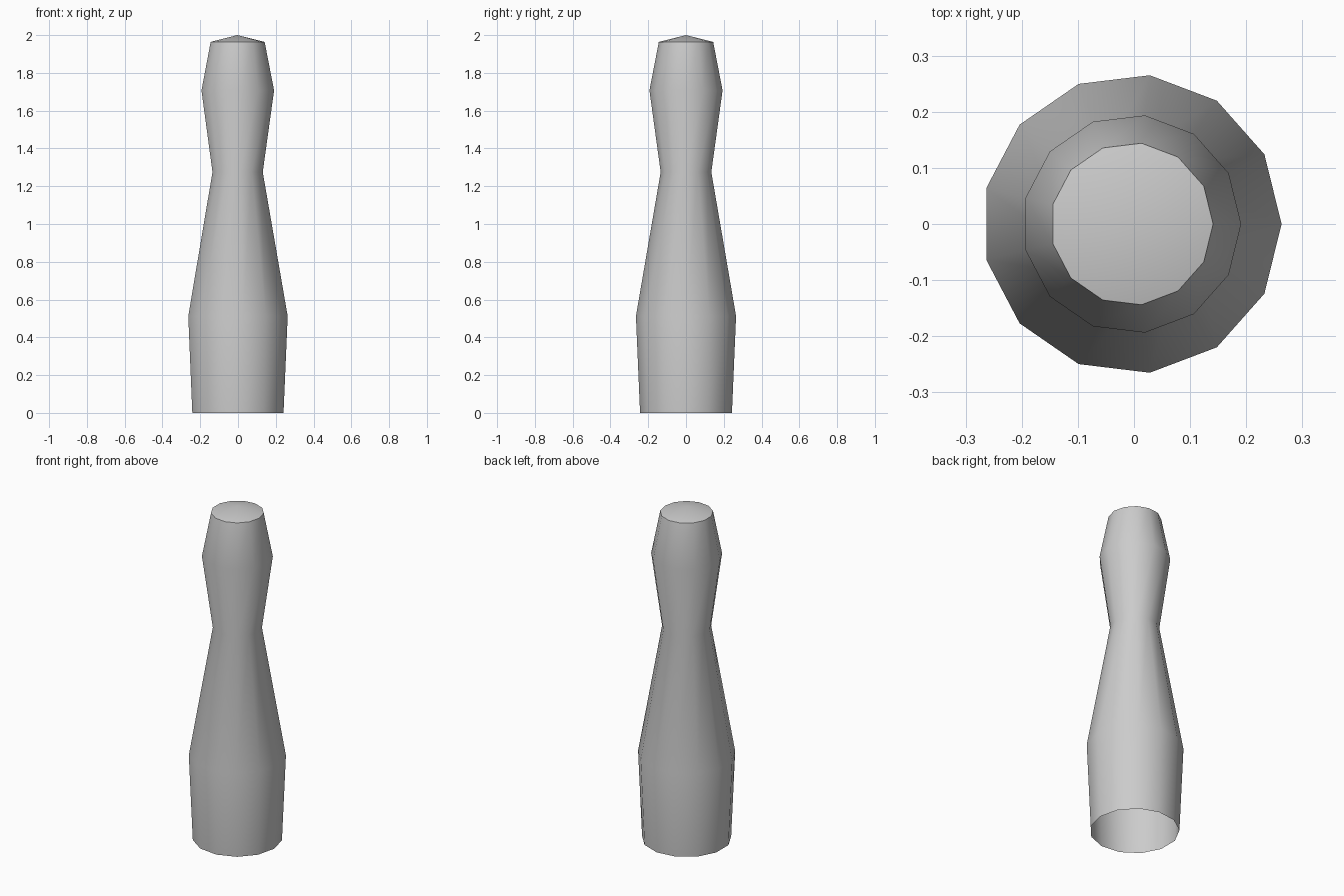
import bpy, bmesh
from math import cos, sin, pi, radians

if "Cube" in bpy.data.objects:
    bpy.data.objects.remove(bpy.data.objects["Cube"])

SIDES = 13
X_SHIFT = -0.004  # odd side count: recentre the bounding box
# Profile of the pin: (radius, height) from base to rim
PROFILE = [(0.245, 0), (0.267, 0.512), (0.135, 1.275), (0.195, 1.707), (0.145, 1.964)]

bm = bmesh.new()

# Rings, each with a corner on the +x axis
rings = []
for r, z in PROFILE:
    rings.append([bm.verts.new((r * cos(2 * pi * i / SIDES) + X_SHIFT,
                                r * sin(2 * pi * i / SIDES), z)) for i in range(SIDES)])

# Side walls (the base stays open)
for low, high in zip(rings, rings[1:]):
    for i in range(SIDES):
        j = (i + 1) % SIDES
        bm.faces.new((low[i], low[j], high[j], high[i]))

# Shallow cone on top
tip = bm.verts.new((X_SHIFT, 0, 2))
for i in range(SIDES):
    bm.faces.new((rings[-1][i], rings[-1][(i + 1) % SIDES], tip))

mesh = bpy.data.meshes.new("pin")
bm.to_mesh(mesh)
bm.free()
pin = bpy.data.objects.new("pin", mesh)
bpy.context.collection.objects.link(pin)

# Smooth body with a crisp rim
bpy.context.view_layer.objects.active = pin
pin.select_set(True)
bpy.ops.object.shade_smooth_by_angle(angle=radians(35))
